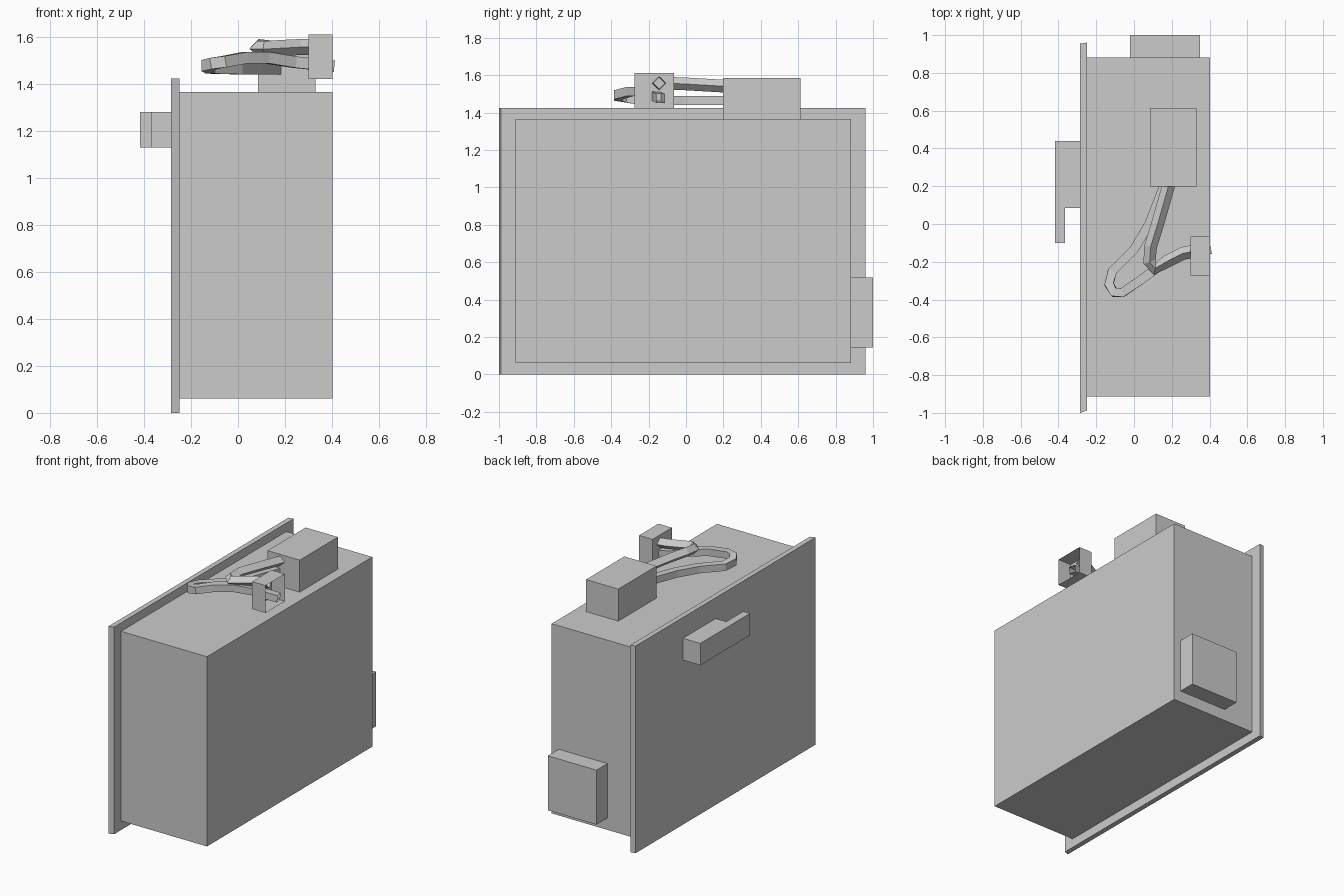
import bpy
import bmesh
import math

cube = bpy.data.objects.get("Cube")
if cube:
    bpy.data.objects.remove(cube, do_unlink=True)

# One flat grey for everything
grey = bpy.data.materials.new("light grey")
grey.use_nodes = True
COLOUR = (0.6, 0.6, 0.6, 1)
grey.diffuse_color = COLOUR
grey.node_tree.nodes["Principled BSDF"].inputs["Base Color"].default_value = COLOUR


def add_object(name, data):
    obj = bpy.data.objects.new(name, data)
    data.materials.append(grey)
    bpy.context.scene.collection.objects.link(obj)
    return obj


def prism(name, outline, z0, z1, open_side=None):
    """Extrude a counter-clockwise xy outline; optionally drop one side face."""
    bm = bmesh.new()
    low = [bm.verts.new((x, y, z0)) for x, y in outline]
    high = [bm.verts.new((x, y, z1)) for x, y in outline]
    bm.faces.new(low[::-1])
    bm.faces.new(high)
    n = len(outline)
    for i in range(n):
        if i != open_side:
            j = (i + 1) % n
            bm.faces.new((low[i], low[j], high[j], high[i]))
    mesh = bpy.data.meshes.new(name)
    bm.to_mesh(mesh)
    bm.free()
    return add_object(name, mesh)


def box(name, x, y, z, open_side=None):
    outline = [(x[0], y[0]), (x[1], y[0]), (x[1], y[1]), (x[0], y[1])]
    return prism(name, outline, z[0], z[1], open_side)


def wire(name, points, radius, tilt):
    """Four-sided cable swept along straight segments."""
    curve = bpy.data.curves.new(name, "CURVE")
    curve.dimensions = "3D"
    curve.bevel_depth = radius
    curve.bevel_resolution = 0
    curve.twist_mode = "Z_UP"
    spline = curve.splines.new("POLY")
    spline.points.add(len(points) - 1)
    for point, co in zip(spline.points, points):
        point.co = (*co, 1)
        point.tilt = tilt
    spline.use_smooth = False
    return add_object(name, curve)


# Casing and the slightly skewed door panel
box("casing", (-0.25, 0.403), (-0.912, 0.882), (0.062, 1.365))
prism("door_panel", [(-0.285, -1.0), (-0.25, -0.988), (-0.25, 0.96), (-0.285, 0.955)],
      0.0, 1.423)

# L-shaped door handle
prism("door_handle", [(-0.417, -0.1), (-0.365, -0.1), (-0.365, 0.085),
                      (-0.285, 0.085), (-0.285, 0.44), (-0.417, 0.44)], 1.13, 1.28)

# Boxes on the back and top
box("back_box", (-0.02, 0.35), (0.882, 1.0), (0.143, 0.517))
box("top_box", (0.085, 0.33), (0.198, 0.613), (1.365, 1.585))

# Connector shell, open on its left side
box("connector_shell", (0.3, 0.402), (-0.275, -0.065), (1.422, 1.61), open_side=1)

# Cables from the top box to the connector
wire("long_cable", [
    (0.165, 0.22, 1.465), (0.08, 0.0, 1.465), (0.0, -0.135, 1.465),
    (-0.115, -0.25, 1.468), (-0.132, -0.32, 1.478), (-0.105, -0.362, 1.487),
    (-0.06, -0.362, 1.495), (0.03, -0.3, 1.512), (0.12, -0.235, 1.512),
    (0.24, -0.17, 1.493), (0.405, -0.135, 1.475)], 0.034, math.radians(45))
wire("short_cable", [
    (0.188, 0.22, 1.54), (0.125, 0.0, 1.553), (0.088, -0.12, 1.557),
    (0.082, -0.2, 1.55), (0.112, -0.235, 1.548), (0.18, -0.195, 1.553),
    (0.26, -0.155, 1.557), (0.335, -0.14, 1.557)], 0.034, 0.0)
